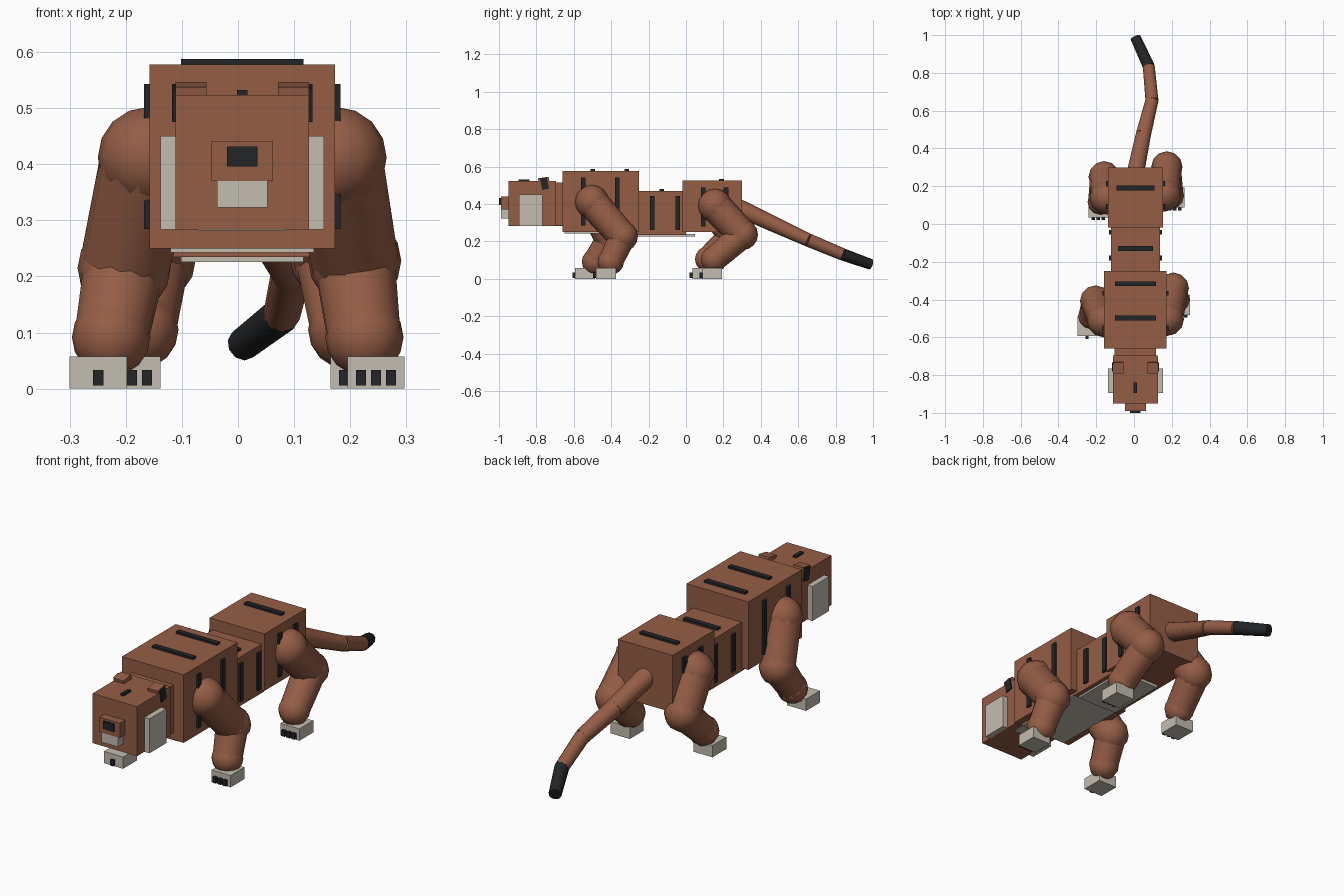
import bpy, math
from mathutils import Vector

if "Cube" in bpy.data.objects:
    bpy.data.objects.remove(bpy.data.objects["Cube"])

CX = 0.0075  # centre line of the body


def material(name, rgb):
    m = bpy.data.materials.new(name)
    m.diffuse_color = (*rgb, 1)
    m.use_nodes = True
    m.node_tree.nodes["Principled BSDF"].inputs["Base Color"].default_value = m.diffuse_color
    return m


FUR = material("fur", (0.30, 0.11, 0.06))
PALE = material("pale", (0.55, 0.51, 0.44))
DARK = material("dark", (0.016, 0.018, 0.02))


def finish(name, mat):
    ob = bpy.context.object
    ob.name = name
    ob.data.materials.append(mat)
    return ob


def box(name, mat, x, y, z, tilt=0):
    """Box from (min, max) ranges, optionally tilted about x."""
    c = [(a + b) / 2 for a, b in (x, y, z)]
    bpy.ops.mesh.primitive_cube_add(size=1, location=c, rotation=(tilt, 0, 0))
    ob = finish(name, mat)
    ob.scale = [b - a for a, b in (x, y, z)]
    return ob


def mid(half):
    return (CX - half, CX + half)


def limb(name, mat, a, b, r1, r2, sides=12):
    a, b = Vector(a), Vector(b)
    d = b - a
    bpy.ops.mesh.primitive_cone_add(vertices=sides, radius1=r1, radius2=r2, depth=d.length,
                                    location=(a + b) / 2,
                                    rotation=d.to_track_quat('Z', 'Y').to_euler())
    bpy.ops.object.shade_smooth_by_angle(angle=math.radians(40))
    return finish(name, mat)


def ball(name, p, r):
    bpy.ops.mesh.primitive_uv_sphere_add(segments=12, ring_count=8, radius=r, location=p)
    bpy.ops.object.shade_smooth()
    return finish(name, FUR)


# Torso, neck and head blocks
box("chest", FUR, mid(0.165), (-0.66, -0.25), (0.25, 0.578))
box("waist", FUR, mid(0.13), (-0.27, 0.0), (0.235, 0.471))
box("hips", FUR, mid(0.146), (-0.018, 0.30), (0.25, 0.525))
box("neck", FUR, mid(0.11), (-0.76, -0.65), (0.286, 0.515))
box("head", FUR, mid(0.119), (-0.95, -0.695), (0.284, 0.523))

# Pale underside plates
box("chest_underside", PALE, mid(0.1275), (-0.65, -0.25), (0.243, 0.255))
box("waist_underside", PALE, mid(0.109), (-0.26, 0.048), (0.226, 0.24))
box("throat_underside", PALE, mid(0.08), (-0.76, -0.66), (0.282, 0.29))

# Face
box("snout", FUR, mid(0.055), (-0.99, -0.94), (0.37, 0.441))
box("chin", PALE, mid(0.045), (-0.988, -0.94), (0.323, 0.37))
box("nose", DARK, mid(0.0275), (-1.0, -0.98), (0.396, 0.432))
box("forehead_stripe", DARK, mid(0.009), (-0.895, -0.838), (0.52, 0.532))
for s, side in ((-1, "left"), (1, "right")):
    def xr(a, b):
        return tuple(sorted((CX + s * a, CX + s * b)))
    box("cheek_" + side, PALE, xr(0.115, 0.146), (-0.894, -0.766), (0.284, 0.45))
    box("ear_" + side, FUR, xr(0.064, 0.119), (-0.79, -0.732), (0.515, 0.542), 0.15)
    box("head_stripe_" + side, DARK, xr(0.115, 0.125), (-0.775, -0.738), (0.478, 0.54), 0.2)
    # Flank stripes: y, half width of the block, z range
    for y, w, z in ((-0.55, 0.165, (0.285, 0.543)), (-0.367, 0.165, (0.285, 0.543)),
                    (-0.18, 0.13, (0.262, 0.443)), (-0.044, 0.13, (0.262, 0.443)),
                    (0.093, 0.146, (0.28, 0.488)), (0.214, 0.146, (0.28, 0.488))):
        box("flank_stripe_" + side, DARK, xr(w - 0.005, w + 0.01), (y - 0.0125, y + 0.0125), z)

# Back stripes
for y, w, z in ((-0.498, 0.109, 0.578), (-0.317, 0.109, 0.578), (-0.13, 0.092, 0.471), (0.19, 0.1, 0.525)):
    box("back_stripe", DARK, mid(w), (y - 0.0125, y + 0.0125), (z - 0.005, z + 0.01))

# Legs in mid-stride: top joint, middle joint, ankle, paw centre (x, y), claws
LEGS = {
    "front_leg_right": ((0.175, -0.503, 0.412), (0.208, -0.34, 0.228), (0.225, -0.402, 0.092), (0.246, -0.428), 3),
    "front_leg_left": ((-0.16, -0.510, 0.412), (-0.203, -0.408, 0.215), (-0.226, -0.487, 0.092), (-0.249, -0.54), 1),
    "hind_leg_right": ((0.16, 0.155, 0.392), (0.174, 0.302, 0.237), (0.195, 0.15, 0.105), (0.216, 0.14), 3),
    "hind_leg_left": ((-0.145, 0.14, 0.392), (-0.158, 0.25, 0.232), (-0.176, 0.118, 0.105), (-0.189, 0.088), 3),
}
for name, (top, joint, ankle, (px, py), claws) in LEGS.items():
    ball(name + "_top_joint", top, 0.09)
    limb(name + "_upper", FUR, top, joint, 0.085, 0.08)
    ball(name + "_middle_joint", joint, 0.083)
    limb(name + "_lower", FUR, joint, ankle, 0.074, 0.067)
    ball(name + "_ankle", ankle, 0.07)
    box(name + "_paw", PALE, (px - 0.051, px + 0.051), (py - 0.053, py + 0.053), (0, 0.057))
    for i in range(claws):
        x = px + (i - (claws - 1) / 2) * 0.027
        box(name + "_claw", DARK, (x - 0.009, x + 0.009), (py - 0.068, py - 0.045), (0.006, 0.033))

# Tail: tapering segments, dark tip
TAIL = [(CX, 0.27, 0.385), (0.05, 0.475, 0.29), (0.095, 0.655, 0.207), (0.078, 0.835, 0.132), (0.008, 0.987, 0.078)]
RADII = [0.048, 0.042, 0.036, 0.033, 0.029]
for i in range(4):
    tip = i == 3
    limb("tail_tip" if tip else "tail_segment", DARK if tip else FUR,
         TAIL[i], TAIL[i + 1], RADII[i], RADII[i + 1], 10)
